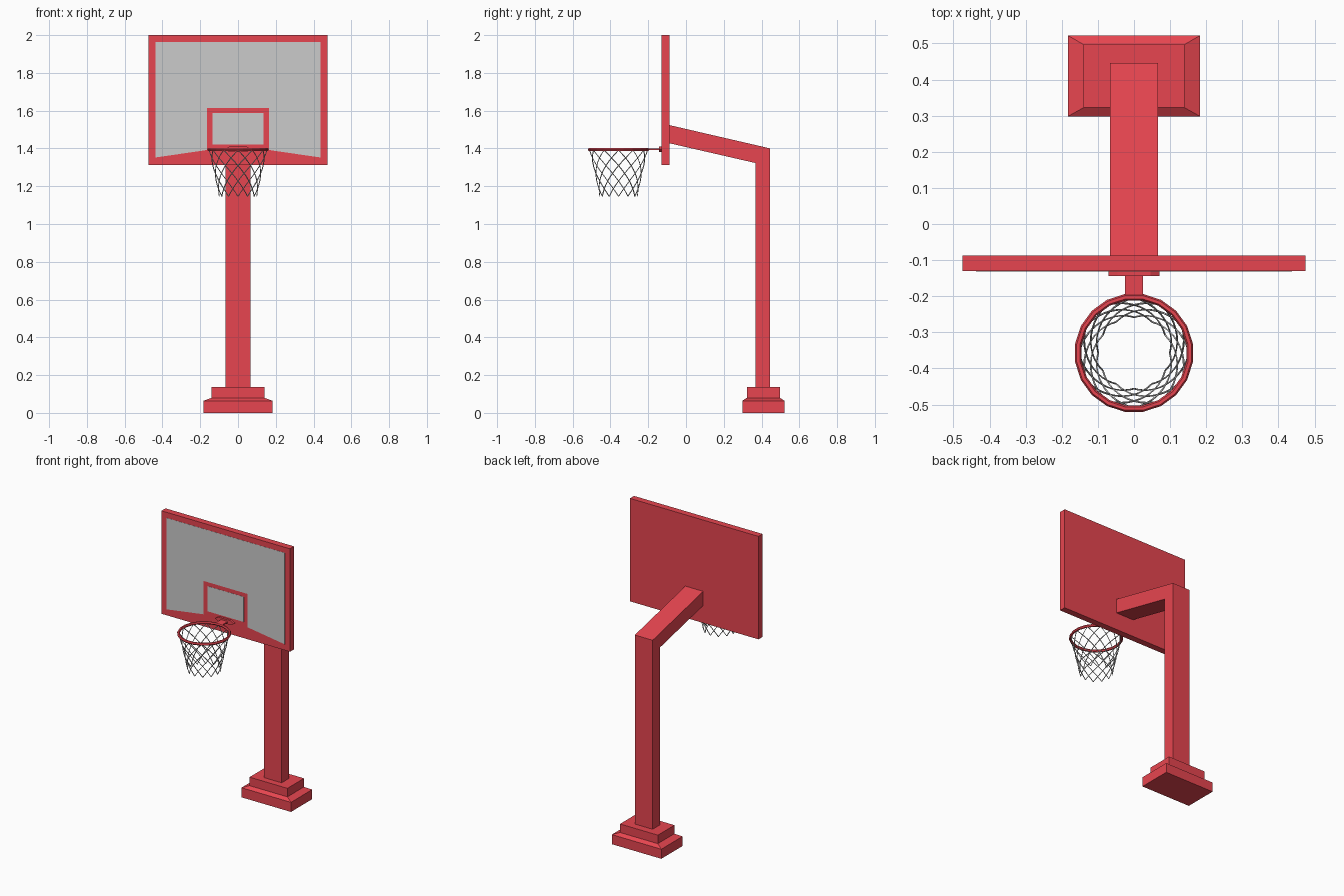
import bpy, bmesh, math
from mathutils import Vector

if "Cube" in bpy.data.objects:
    bpy.data.objects.remove(bpy.data.objects["Cube"])

red = bpy.data.materials.new("red_paint")
red.diffuse_color = (0.8, 0.06, 0.08, 1)
red.use_nodes = True
red.node_tree.nodes["Principled BSDF"].inputs["Base Color"].default_value = red.diffuse_color


def finish(name, bm, mat=None):
    bmesh.ops.recalc_face_normals(bm, faces=bm.faces)
    me = bpy.data.meshes.new(name)
    bm.to_mesh(me)
    bm.free()
    ob = bpy.data.objects.new(name, me)
    bpy.context.collection.objects.link(ob)
    if mat:
        me.materials.append(mat)
    return ob


def prism(name, pts, axis, lo, hi, mat=None):
    """Extrude a 2D outline along x (pts = y,z) or y (pts = x,z)."""
    bm = bmesh.new()
    put = (lambda p: (lo, *p)) if axis == "x" else (lambda p: (p[0], lo, p[1]))
    face = bm.faces.new([bm.verts.new(put(p)) for p in pts])
    ext = bmesh.ops.extrude_face_region(bm, geom=[face])
    step = Vector((hi - lo, 0, 0) if axis == "x" else (0, hi - lo, 0))
    verts = [v for v in ext["geom"] if isinstance(v, bmesh.types.BMVert)]
    bmesh.ops.translate(bm, vec=step, verts=verts)
    return finish(name, bm, mat)


def rect(x, z0, z1):
    return [(-x, z0), (x, z0), (x, z1), (-x, z1)]


# Stepped base: stacked rectangles (half x, y min, y max, z)
bm = bmesh.new()
rings = []
for x, y0, y1, z in [(.183, .298, .522, 0), (.183, .298, .522, .064),
                     (.14, .322, .497, .08), (.14, .322, .497, .137)]:
    rings.append([bm.verts.new(p) for p in
                  [(-x, y0, z), (x, y0, z), (x, y1, z), (-x, y1, z)]])
for a, b in zip(rings, rings[1:]):
    for i in range(4):
        j = (i + 1) % 4
        bm.faces.new((a[i], a[j], b[j], b[i]))
bm.faces.new(rings[0])
bm.faces.new(rings[-1])
finish("base", bm, red)

# Post bending into the arm
prism("post_and_arm", [(.367, .13), (.446, .13), (.446, 1.4), (-.09, 1.524),
                       (-.09, 1.428), (.367, 1.323)], "x", -.066, .066, red)

# Backboard with grey panel around and inside the target frame
prism("backboard", rect(.475, 1.312, 2.0), "y", -.13, -.087, red)
prism("board_panel", [(-.437, 1.963), (.437, 1.963), (.437, 1.352), (.163, 1.392),
                      (.163, 1.615), (-.163, 1.615), (-.163, 1.392),
                      (-.437, 1.352)], "y", -.131, -.125)
prism("target_panel", rect(.134, 1.42, 1.588), "y", -.131, -.125)

# Rim mount and bracket
prism("rim_mount", [(-.07, 1.395), (-.045, 1.381), (.045, 1.381), (.07, 1.395),
                    (.045, 1.41), (-.045, 1.41)], "y", -.144, -.128, red)
prism("rim_bracket", rect(.025, 1.391, 1.399), "y", -.2, -.14, red)

# Twenty-sided rim
CY = -.357
bpy.ops.mesh.primitive_torus_add(major_segments=20, minor_segments=6,
                                 major_radius=.156, minor_radius=.009,
                                 location=(0, CY, 1.394),
                                 rotation=(0, 0, math.radians(9)))
rim = bpy.context.object
rim.name = "rim"
rim.data.materials.append(red)

# Net: two families of crossing cords spiralling down and inward
STRANDS, STEPS, TURN = 12, 12, math.radians(90)
cu = bpy.data.curves.new("net", "CURVE")
cu.dimensions = "3D"
cu.bevel_depth = .0026
cu.bevel_resolution = 0
cu.use_fill_caps = True
for way in (-1, 1):
    for s in range(STRANDS):
        sp = cu.splines.new("POLY")
        sp.points.add(STEPS)
        for k, p in enumerate(sp.points):
            t = k / STEPS
            a = 2 * math.pi * s / STRANDS + way * TURN * t
            r = .153 - .062 * t + .008 * t * t
            p.co = (r * math.cos(a), CY + r * math.sin(a), 1.391 - .245 * t, 1)
bpy.context.collection.objects.link(bpy.data.objects.new("net", cu))
